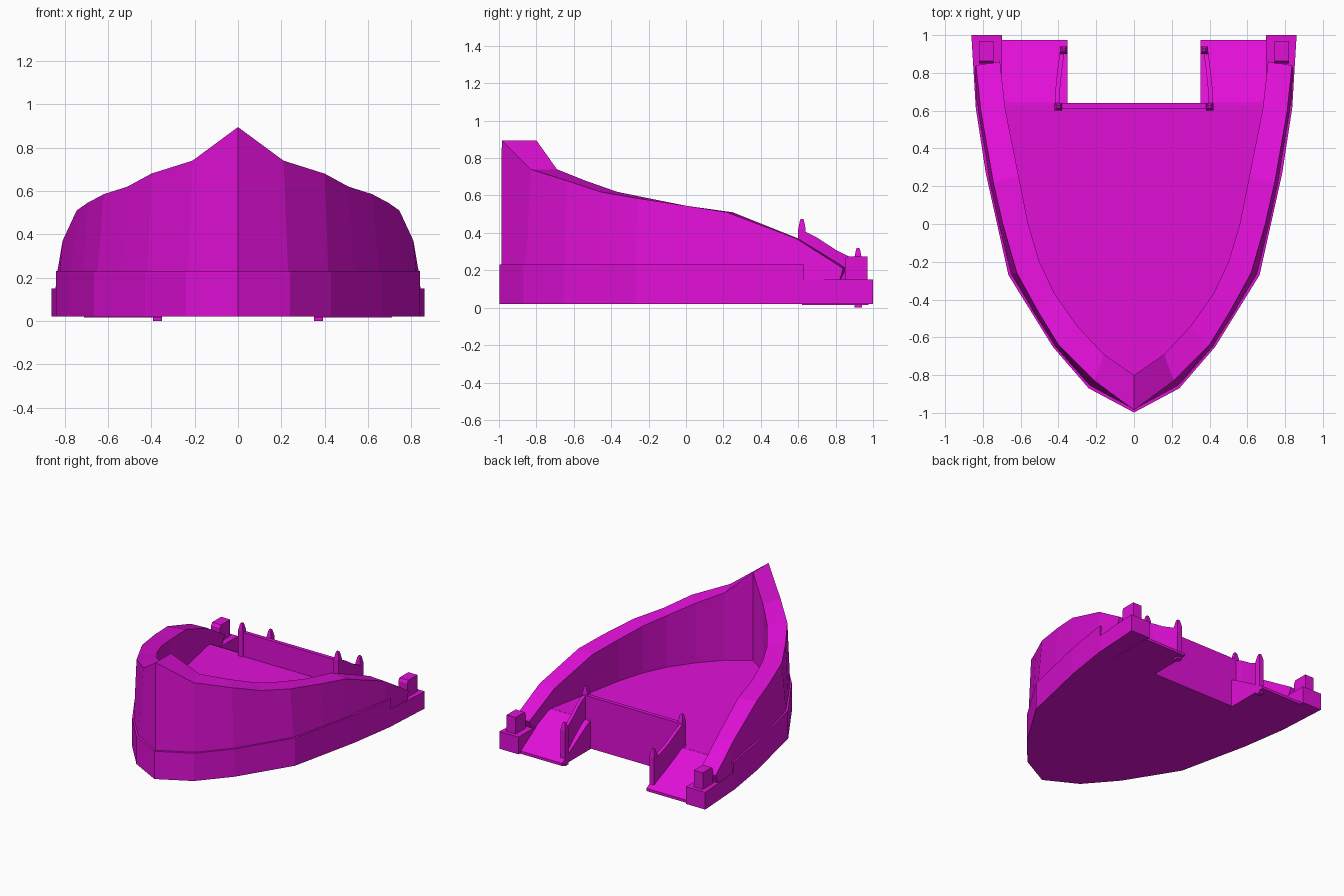
import bpy, bmesh

if "Cube" in bpy.data.objects:
    bpy.data.objects.remove(bpy.data.objects["Cube"])

mat = bpy.data.materials.new("magenta")
mat.diffuse_color = (0.75, 0.005, 0.68, 1)
mat.use_nodes = True
mat.node_tree.nodes["Principled BSDF"].inputs["Base Color"].default_value = mat.diffuse_color


def make(name, bm, mirror=False):
    bmesh.ops.recalc_face_normals(bm, faces=bm.faces)
    me = bpy.data.meshes.new(name)
    bm.to_mesh(me)
    bm.free()
    me.materials.append(mat)
    ob = bpy.data.objects.new(name, me)
    bpy.context.collection.objects.link(ob)
    if mirror:
        mod = ob.modifiers.new("mirror", 'MIRROR')
        mod.use_clip = True
    return ob


def loft(name, rings, mirror=False, cap_start=True, cap_end=True):
    """Skin closed rings of equal point count."""
    bm = bmesh.new()
    loops = [[bm.verts.new(p) for p in r] for r in rings]
    n = len(rings[0])
    for a, b in zip(loops, loops[1:]):
        for i in range(n):
            j = (i + 1) % n
            bm.faces.new((a[i], a[j], b[j], b[i]))
    if cap_start:
        bm.faces.new(loops[0])
    if cap_end:
        bm.faces.new(loops[-1])
    return make(name, bm, mirror)


def prism(name, pts, z0, z1, mirror=False):
    return loft(name, [[(x, y, z) for x, y in pts] for z in (z0, z1)], mirror)


def square(x, y, z, r):
    return [(x - r, y - r, z), (x + r, y - r, z), (x + r, y + r, z), (x - r, y + r, z)]


# Lower hull, its top is the deck
side = [(0.24, -0.87), (0.43, -0.65), (0.665, -0.27), (0.785, 0.27), (0.84, 0.63)]
outline = [(0, -0.998)] + side + [(-x, y) for x, y in reversed(side)]
prism("lower_hull", outline, 0.02, 0.23)

# Bulwark: outer foot x,y / outer rim x,y / inner x,y / rim height
stations = [
    (0, -0.987, 0, -0.985, 0, -0.80, 0.895),
    (0.235, -0.86, 0.21, -0.83, 0.16, -0.69, 0.74),
    (0.42, -0.65, 0.40, -0.64, 0.30, -0.54, 0.68),
    (0.54, -0.46, 0.51, -0.46, 0.42, -0.37, 0.62),
    (0.655, -0.27, 0.62, -0.26, 0.50, -0.20, 0.585),
    (0.72, 0.0, 0.695, 0.0, 0.56, 0.0, 0.545),
    (0.77, 0.23, 0.745, 0.22, 0.61, 0.25, 0.51),
    (0.83, 0.59, 0.81, 0.59, 0.68, 0.60, 0.37),
    (0.843, 0.82, 0.837, 0.84, 0.71, 0.86, 0.21),
]
rings = [[(fx, fy, 0.14), (ox, oy, z), (ix, iy, z), (ix, min(iy, 0.82), 0.14)]
         for fx, fy, ox, oy, ix, iy, z in stations]
loft("bulwark", rings, mirror=True, cap_start=False)

# Stern ramps either side of the notch
profile = [(0.62, 0.015), (0.62, 0.23), (0.645, 0.228), (0.68, 0.212), (0.975, 0.035), (0.975, 0.015)]
loft("stern_ramp", [[(x, y, z) for y, z in profile] for x in (0.352, 0.71)], mirror=True)

# Stern corner blocks with a peg on each
prism("stern_block", [(0.70, 0.62), (0.838, 0.62), (0.861, 1.0), (0.70, 1.0)], 0.02, 0.15, True)
loft("stern_peg", [
    [(x, y, z) for x, y in ((0.745, 0.85 + d), (0.82, 0.85 + d), (0.82, 0.97), (0.745, 0.97))]
    for z, d in ((0.14, 0), (0.255, 0), (0.275, 0.012))], mirror=True)

# Wall across the front of the notch
prism("notch_wall", [(-0.41, 0.61), (0.41, 0.61), (0.41, 0.64), (-0.41, 0.64)], 0.02, 0.41)

# Thin sloping side rails of the notch
path = [(0.405, 0.62, 0.415, 0.20), (0.405, 0.70, 0.375, 0.16),
        (0.395, 0.80, 0.31, 0.10), (0.38, 0.92, 0.25, 0.04)]
loft("notch_rail", [[(x - 0.012, y, lo), (x + 0.012, y, lo), (x + 0.012, y, hi), (x - 0.012, y, hi)]
                    for x, y, hi, lo in path], mirror=True)

# Pointed rail posts
for name, x, y, z0, z1 in (("front_rail_post", 0.40, 0.62, 0.15, 0.475),
                           ("rear_rail_post", 0.372, 0.92, 0.0, 0.32)):
    loft(name, [square(x, y, z0, 0.02), square(x, y, z1 - 0.055, 0.02),
                square(x, y, z1 - 0.01, 0.011), square(x, y, z1, 0.007)], mirror=True)
